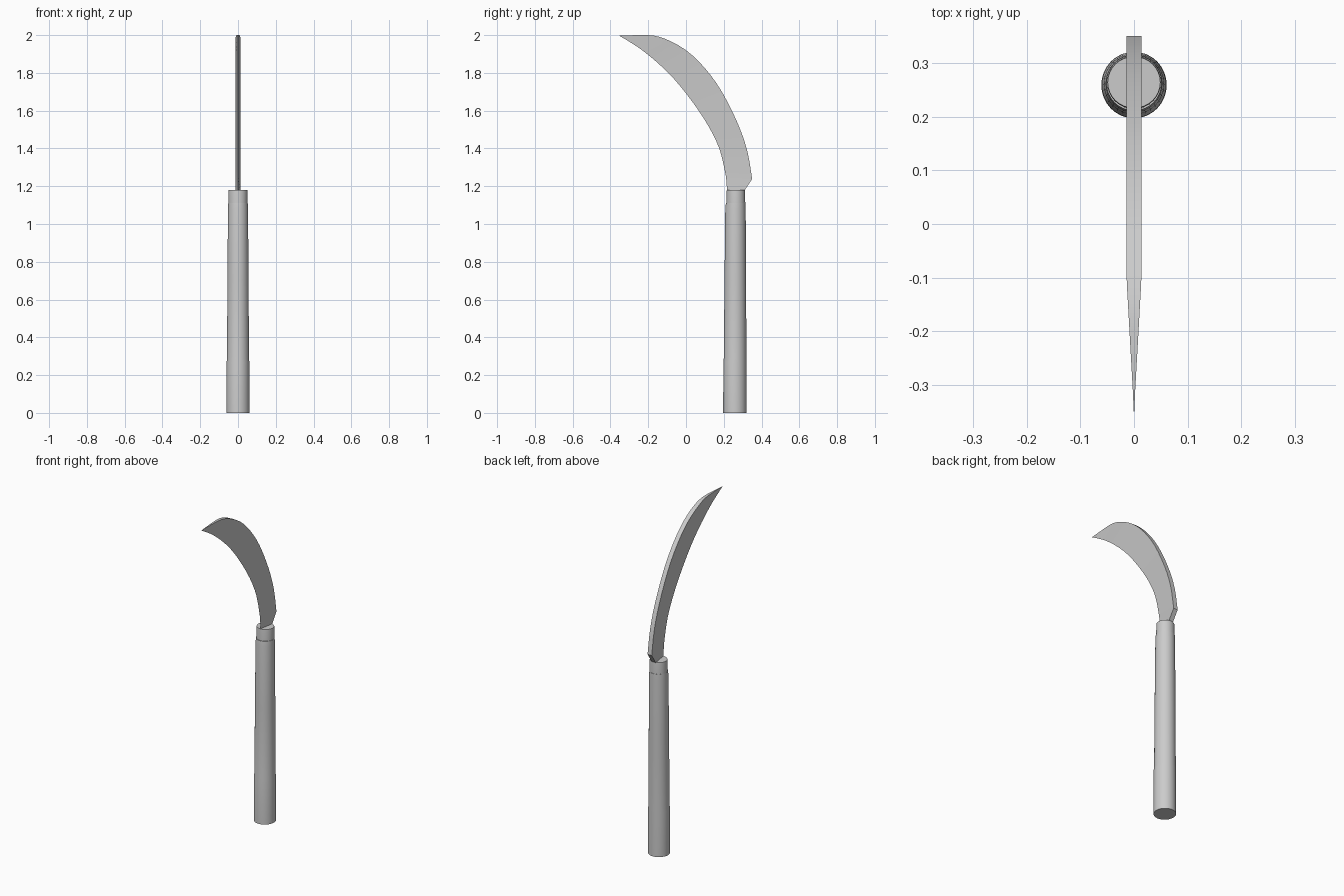
import bpy, bmesh, math
from mathutils import Vector

if "Cube" in bpy.data.objects:
    bpy.data.objects.remove(bpy.data.objects["Cube"])


def finish(bm, name, angle=30):
    bmesh.ops.recalc_face_normals(bm, faces=bm.faces)
    me = bpy.data.meshes.new(name)
    bm.to_mesh(me)
    bm.free()
    ob = bpy.data.objects.new(name, me)
    bpy.context.collection.objects.link(ob)
    bpy.ops.object.select_all(action='DESELECT')
    ob.select_set(True)
    bpy.context.view_layer.objects.active = ob
    bpy.ops.object.shade_smooth_by_angle(angle=math.radians(angle))
    return ob


def lathe(name, rings, sides=32):
    """Capped stack of rings given as (z, x radius, y radius, y centre)."""
    bm = bmesh.new()
    loops = []
    for z, rx, ry, cy in rings:
        loops.append([bm.verts.new((rx * math.cos(a), cy + ry * math.sin(a), z))
                      for a in (2 * math.pi * i / sides for i in range(sides))])
    for a, b in zip(loops, loops[1:]):
        for i in range(sides):
            j = (i + 1) % sides
            bm.faces.new((a[i], a[j], b[j], b[i]))
    bm.faces.new(loops[0][::-1])
    bm.faces.new(loops[-1])
    return finish(bm, name)


# Tapered wooden handle with a slightly thicker butt
lathe("handle", [(0, .061, .062, .259), (.27, .060, .0615, .259),
                 (.29, .058, .060, .260), (.70, .056, .057, .261),
                 (1.08, .053, .054, .262), (1.11, .0515, .052, .263)])

# Collar gripping the blade
lathe("collar", [(1.09, .050, .050, .264), (1.17, .050, .049, .264),
                 (1.18, .049, .048, .264)])

# Blade ribs as (spine y, spine z, edge y, edge z), from neck to tip
ribs = [(.305, 1.17, .218, 1.17), (.35, 1.238, .212, 1.25),
        (.325, 1.385, .178, 1.395), (.275, 1.53, .115, 1.525),
        (.19, 1.70, .03, 1.652), (.10, 1.825, -.06, 1.764),
        (0, 1.92, -.15, 1.853), (-.11, 1.98, -.235, 1.922),
        (-.20, 2.0, -.295, 1.962), (-.35, 1.997, -.352, 1.996)]


def smooth(points, steps=3):
    """Catmull-Rom subdivision of the rib list."""
    p = [Vector(q) for q in points]
    out = []
    for i in range(len(p) - 1):
        a, b, c, d = p[max(i - 1, 0)], p[i], p[i + 1], p[min(i + 2, len(p) - 1)]
        for k in range(steps):
            t = k / steps
            out.append(.5 * (2 * b + (c - a) * t + (2 * a - 5 * b + 4 * c - d) * t * t
                             + (3 * b - a - 3 * c + d) * t ** 3))
    return out + [p[-1]]


# Wedge-section blade: flat spine, sharp inner edge, thinning to the tip
bm = bmesh.new()
sections = []
for sy, sz, ey, ez in [ribs[0]] + [tuple(r) for r in smooth(ribs[1:])]:
    t = .014 * min(1, max(.03, (sy + .35) / .25))
    sections.append([bm.verts.new(v) for v in
                     ((-t, sy, min(sz, 2.0)), (t, sy, min(sz, 2.0)), (0, ey, ez))])
for a, b in zip(sections, sections[1:]):
    for i in range(3):
        j = (i + 1) % 3
        bm.faces.new((a[i], a[j], b[j], b[i]))
bm.faces.new(sections[0])
bm.faces.new(sections[-1])
finish(bm, "blade")
